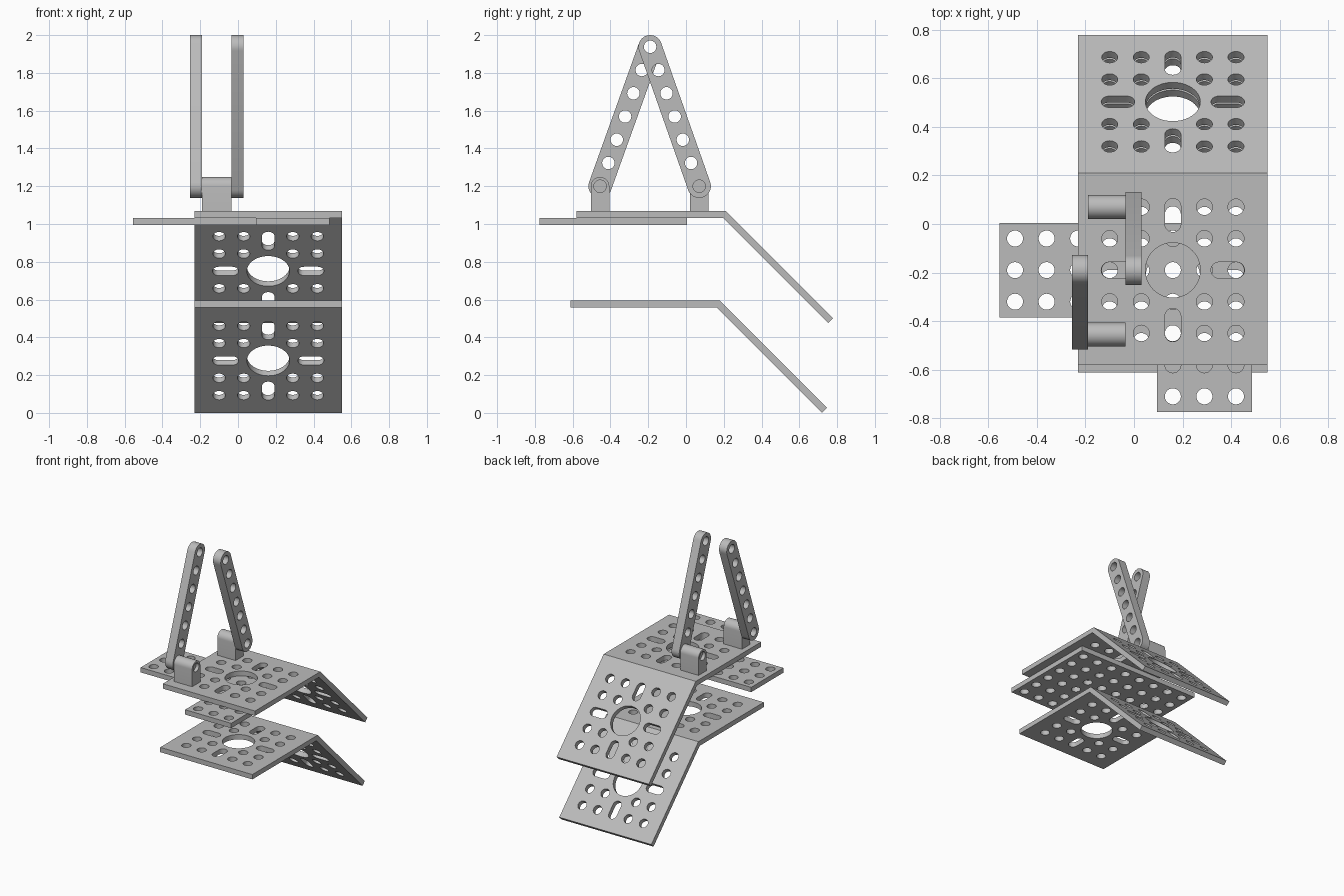
import bpy, bmesh
from math import pi, sin, cos, tan, radians, atan2
from mathutils import Matrix, Vector

if "Cube" in bpy.data.objects:
    bpy.data.objects.remove(bpy.data.objects["Cube"])

PITCH, HOLE_R, T = 0.13, 0.033, 0.037      # hole spacing, hole radius, sheet thickness
MID_X, MID_Y = 0.16, -0.19                 # centre of the plate hole pattern
HALF = 0.39                                # half the plate width

grey = bpy.data.materials.new("light_grey")
grey.use_nodes = True
colour = (0.5, 0.5, 0.5, 1)
grey.diffuse_color = colour
grey.node_tree.nodes["Principled BSDF"].inputs["Base Color"].default_value = colour


def slot(p, q, r, steps=14):
    """Rounded slot outline from p to q."""
    a = atan2(q[1] - p[1], q[0] - p[0])
    pts = []
    for c, start in ((q, a - pi / 2), (p, a + pi / 2)):
        for i in range(steps + 1):
            w = start + pi * i / steps
            pts.append((c[0] + r * cos(w), c[1] + r * sin(w)))
    return pts


def circle(x, y, r, steps=28):
    return [(x + r * cos(2 * pi * i / steps), y + r * sin(2 * pi * i / steps)) for i in range(steps)]


def sheet(loops, thickness):
    """Flat sheet with holes as a bmesh, top face on z = 0."""
    cu = bpy.data.curves.new("outline", "CURVE")
    cu.dimensions, cu.fill_mode, cu.extrude = "2D", "BOTH", thickness / 2
    for pts in loops:
        sp = cu.splines.new("POLY")
        sp.points.add(len(pts) - 1)
        for point, (x, y) in zip(sp.points, pts):
            point.co = (x, y, 0, 1)
        sp.use_cyclic_u = True
    ob = bpy.data.objects.new("outline", cu)
    bpy.context.collection.objects.link(ob)
    me = bpy.data.meshes.new_from_object(ob.evaluated_get(bpy.context.evaluated_depsgraph_get()))
    bm = bmesh.new()
    bm.from_mesh(me)
    bpy.data.objects.remove(ob)
    bpy.data.curves.remove(cu)
    bpy.data.meshes.remove(me)
    bmesh.ops.remove_doubles(bm, verts=bm.verts, dist=1e-5)
    bmesh.ops.translate(bm, verts=bm.verts, vec=(0, 0, -thickness / 2))
    return bm


def finish(name, parts):
    """Join (bmesh, matrix) parts into one named object."""
    me = bpy.data.meshes.new(name)
    bm = bmesh.new()
    for part, matrix in parts:
        part.transform(matrix)
        part.to_mesh(me)
        part.free()
        bm.from_mesh(me)
    bmesh.ops.remove_doubles(bm, verts=bm.verts, dist=1e-4)
    bmesh.ops.recalc_face_normals(bm, faces=bm.faces)
    for f in bm.faces:
        f.material_index = 0
    bm.to_mesh(me)
    bm.free()
    me.materials.clear()
    me.materials.append(grey)
    ob = bpy.data.objects.new(name, me)
    bpy.context.collection.objects.link(ob)
    bpy.ops.object.select_all(action="DESELECT")
    ob.select_set(True)
    bpy.context.view_layer.objects.active = ob
    bpy.ops.object.shade_smooth_by_angle(angle=radians(30))
    return ob


def panel(cy, y0, y1, bend):
    """Perforated square panel, mitred along the edge at y = bend."""
    loops = [[(-HALF, y0), (HALF, y0), (HALF, y1), (-HALF, y1)], circle(0, cy, 0.113, 48)]
    steps = [-2 * PITCH, -PITCH, PITCH, 2 * PITCH]
    loops += [circle(x, cy + y, HOLE_R) for x in steps for y in steps]
    for dx, dy in ((1, 0), (-1, 0), (0, 1), (0, -1)):
        a, b = 0.19, 0.262
        loops.append(slot((dx * a, cy + dy * a), (dx * b, cy + dy * b), HOLE_R))
    bm = sheet(loops, T)
    edge = [v for v in bm.verts if abs(v.co.y - bend) < 1e-4]
    ends = [f for f in bm.faces if all(v in edge for v in f.verts)]
    bmesh.ops.delete(bm, geom=ends, context="FACES_ONLY")
    inward = 1 if cy > bend else -1
    for v in edge:
        if v.is_valid and v.co.z < -T / 2:
            v.co.y += inward * -T * tan(pi / 8) if inward > 0 else -T * tan(pi / 8)
    if inward > 0:      # the sloping panel is also shortened underneath
        for v in edge:
            if v.is_valid and v.co.z < -T / 2:
                v.co.y += 2 * T * tan(pi / 8)
    return bm


# Bent plates: a flat panel and a panel sloping down at 45 degrees
for name, bend_y, top in (("upper_bent_plate", 0.21, 1.07), ("lower_bent_plate", 0.178, 0.596)):
    at = Matrix.Translation((MID_X, bend_y, top))
    flat = panel(-0.40, -0.40 - HALF, 0, 0)
    slope = panel(0.415, 0, 0.415 + HALF, 0)
    finish(name, [(flat, at), (slope, at @ Matrix.Rotation(-pi / 4, 4, "X"))])

# Flat L-shaped bracket with three rows of holes on each arm
xs = [-0.49 + i * PITCH for i in range(8)]
ys = [-0.06 - i * PITCH for i in range(6)]
right, back, front, left, w = 0.485, 0.005, -0.775, -0.555, 0.39
loops = [[(left, back), (left, back - w), (right - w, back - w),
          (right - w, front), (right, front), (right, back)]]
loops += [circle(x, y, HOLE_R) for i, x in enumerate(xs) for j, y in enumerate(ys) if i > 4 or j < 3]
finish("corner_bracket", [(sheet(loops, T), Matrix.Translation((0, 0, 1.07 - T)))])

# Upright parts are drawn in the y-z plane and extruded along x
STAND = Matrix(((0, 0, 1, 0), (1, 0, 0, 0), (0, 1, 0, 0), (0, 0, 0, 1)))
PIVOT_Z, APEX, BLOCK_R = 1.20, Vector((MID_Y, 1.938)), 0.049

for side, y, arm_x in (("front", -0.455, -0.19), ("back", 0.07, 0.03)):
    # Pivot block with a rounded top and a blind hole at each end
    arch = [(y + BLOCK_R * cos(pi * i / 16), PIVOT_Z + BLOCK_R * sin(pi * i / 16)) for i in range(17)]
    arch += [(y - BLOCK_R, 1.07), (y + BLOCK_R, 1.07)]
    block = sheet([arch, circle(y, PIVOT_Z, HOLE_R)], 0.155)
    finish(side + "_pivot_block", [(block, Matrix.Translation((-0.035, 0, 0)) @ STAND)])
    plug = sheet([circle(y, PIVOT_Z, HOLE_R)], 0.105)
    finish(side + "_pivot_plug", [(plug, Matrix.Translation((-0.06, 0, 0)) @ STAND)])

    # Leaning arm with rounded ends and seven holes
    base = Vector((y, PIVOT_Z))
    holes = [circle(*base.lerp(APEX, i / 6), HOLE_R) for i in range(7)]
    arm = sheet([slot(base, APEX, 0.062)] + holes, 0.065)
    finish(side + "_arm", [(arm, Matrix.Translation((arm_x, 0, 0)) @ STAND)])
